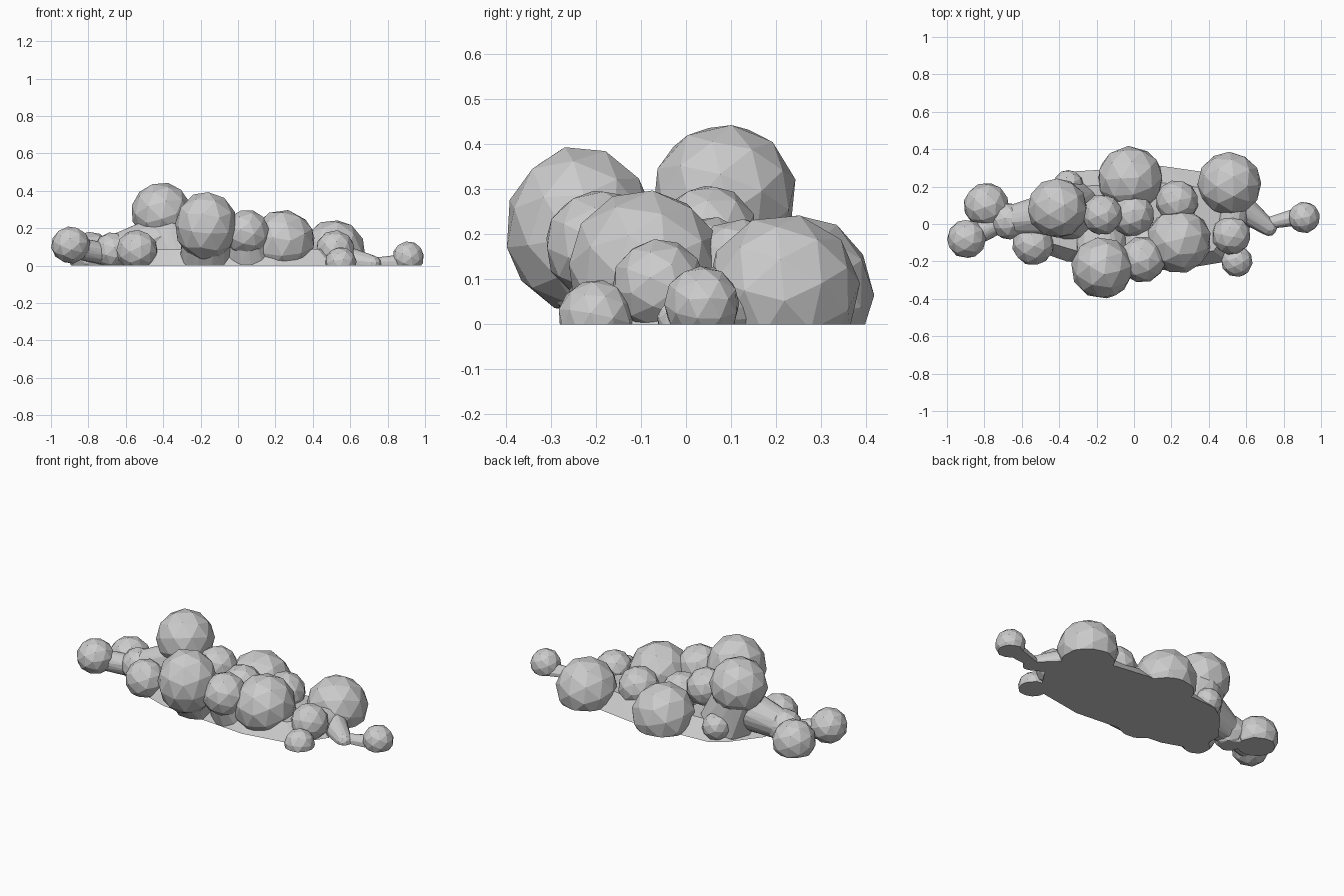
import bpy, bmesh, random
from mathutils import Vector, Euler

if "Cube" in bpy.data.objects:
    bpy.data.objects.remove(bpy.data.objects["Cube"])

random.seed(4)
parts = bpy.data.collections.new("lobes")
bpy.context.scene.collection.children.link(parts)


def finish(name, bm):
    # trim below the ground and close the flat underside
    geom = bm.verts[:] + bm.edges[:] + bm.faces[:]
    cut = bmesh.ops.bisect_plane(bm, geom=geom, plane_co=(0, 0, 0), plane_no=(0, 0, -1),
                                 clear_outer=True)["geom_cut"]
    edges = [e for e in cut if isinstance(e, bmesh.types.BMEdge) and e.is_boundary]
    if edges:
        bmesh.ops.holes_fill(bm, edges=edges, sides=0)
    bmesh.ops.recalc_face_normals(bm, faces=bm.faces)
    me = bpy.data.meshes.new(name)
    bm.to_mesh(me)
    bm.free()
    ob = bpy.data.objects.new(name, me)
    parts.objects.link(ob)
    return ob


def ball_points(x, y, z, r, rz=None):
    # faceted ball, randomly turned
    bm = bmesh.new()
    bmesh.ops.create_icosphere(bm, subdivisions=2, radius=1)
    rot = Euler([random.uniform(0, 6) for _ in range(3)]).to_matrix()
    pts = []
    for v in bm.verts:
        p = rot @ v.co
        pts.append(Vector((x + p.x * r, y + p.y * r, z + p.z * (rz or r))))
    bm.free()
    return pts


def hull(name, pts):
    bm = bmesh.new()
    for p in pts:
        bm.verts.new(p)
    res = bmesh.ops.convex_hull(bm, input=bm.verts)
    junk = {v for v in res["geom_interior"] if isinstance(v, bmesh.types.BMVert)}
    bmesh.ops.delete(bm, geom=list(junk), context='VERTS')
    return finish(name, bm)


# rounded lobes: x, y, z, radius, (vertical radius)
lobes = [
    (-.79, .10, .06, .122), (-.895, -.08, .11, .105, .1), (-.67, .015, .08, .10),
    (-.41, .085, .285, .162), (-.17, -.235, .21, .168, .187), (-.17, .05, .2, .11),
    (-.54, -.11, .08, .112), (-.02, .24, .07, .178), (.045, -.19, .175, .125),
    (.24, -.09, .125, .175), (.51, .215, .075, .172), (.52, -.06, .085, .105),
    (.23, .12, .12, .115), (.55, -.2, .015, .085), (.91, .035, .045, .085),
    (-.35, .21, .07, .08), (-.01, .05, .12, .12),
]
for i, l in enumerate(lobes):
    hull(f"lobe_{i}", ball_points(*l))


# tapered necks joining pairs of balls
necks = [
    ((-.895, -.08, .1, .06), (-.70, .02, .06, .06)),
    ((-.79, .10, .05, .07), (-.66, .02, .05, .06)),
    ((-.67, .015, .08, .08), (-.42, .06, .15, .12)),
    ((-.41, .085, .24, .13), (-.33, .07, .02, .17)),
    ((-.17, -.22, .18, .13), (-.17, -.10, .02, .15)),
    ((.045, -.19, .15, .09), (.06, -.1, .02, .14)),
    ((.56, .1, .03, .08), (.72, -.02, .01, .045)),
    ((.70, 0, .01, .03), (.88, .04, .01, .05)),
    ((.51, -.06, .05, .08), (.56, .2, .04, .09)),
]
for i, (a, b) in enumerate(necks):
    hull(f"neck_{i}", ball_points(*a) + ball_points(*b))

# low sloping mound filling the middle
foot = [(-.56, -.13), (-.36, -.2), (.2, -.25), (.5, -.2), (.62, -.02), (.52, .25),
        (.36, .28), (.15, .31), (-.15, .26), (-.34, .28), (-.43, .22), (-.56, .05)]
hull("mound", [Vector((x, y, 0)) for x, y in foot]
     + [Vector((x * .85, y * .72, .09)) for x, y in foot])

# merge everything into one faceted body
body = parts.objects["mound"]
parts.objects.unlink(body)
body.name = "cloud_body"
bpy.context.scene.collection.objects.link(body)
mod = body.modifiers.new("merge", 'BOOLEAN')
mod.operand_type = 'COLLECTION'
mod.collection = parts
mod.operation = 'UNION'
mod.solver = 'EXACT'
deps = bpy.context.evaluated_depsgraph_get()
merged = bpy.data.meshes.new_from_object(body.evaluated_get(deps))
body.modifiers.clear()
body.data = merged
for ob in list(parts.objects):
    bpy.data.objects.remove(ob)
bpy.data.collections.remove(parts)
